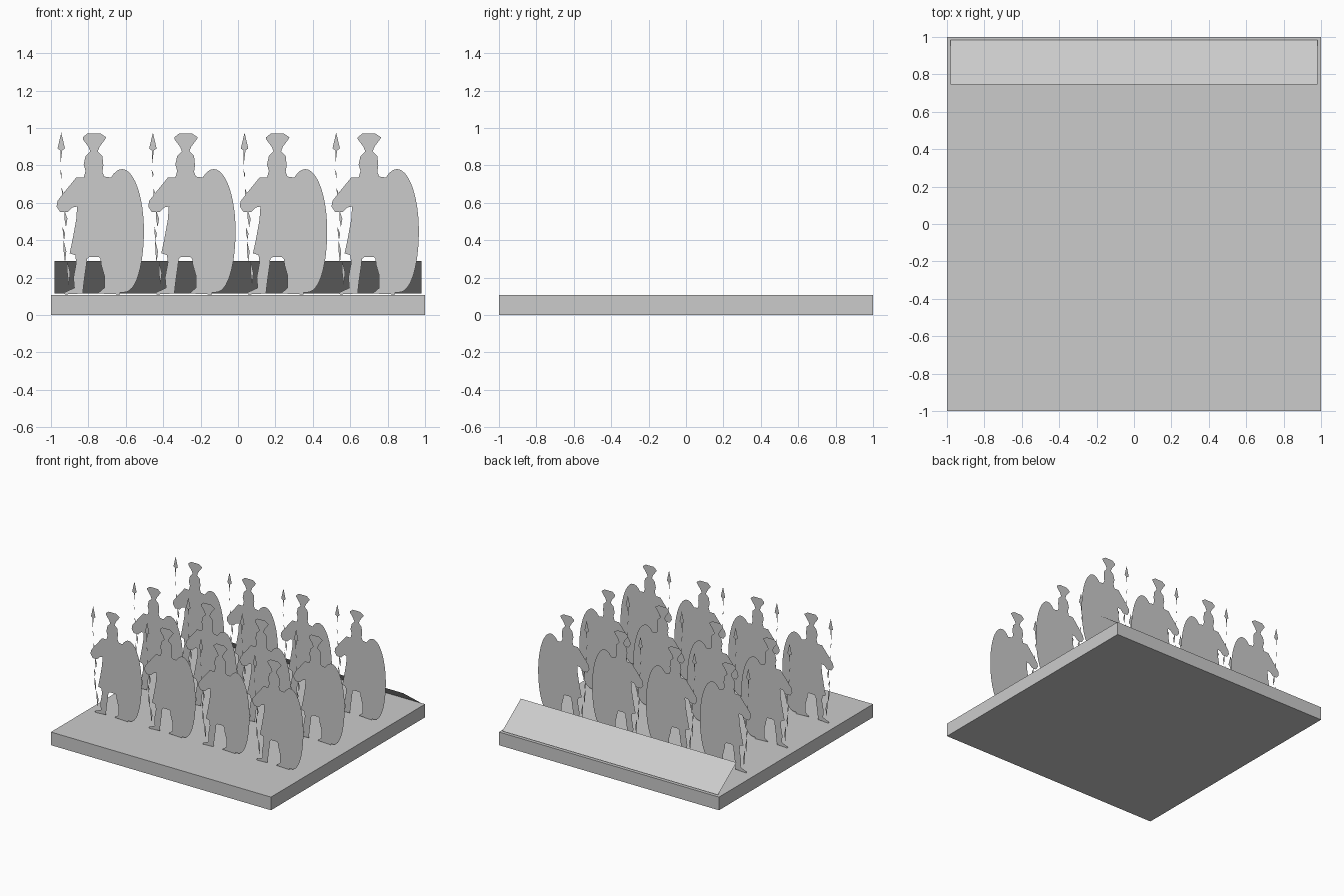
import bpy
import math

cube = bpy.data.objects.get("Cube")
if cube:
    bpy.data.objects.remove(cube, do_unlink=True)

# Single plain stone colour
GREY = (0.6, 0.6, 0.6, 1.0)
stone = bpy.data.materials.new("plain_grey")
stone.use_nodes = True
stone.diffuse_color = GREY
stone.node_tree.nodes["Principled BSDF"].inputs["Base Color"].default_value = GREY


def make_mesh(name, verts, faces):
    mesh = bpy.data.meshes.new(name + "_mesh")
    mesh.from_pydata(verts, [], faces)
    mesh.materials.append(stone)
    mesh.update()
    return mesh


def place(name, mesh, location=(0, 0, 0)):
    obj = bpy.data.objects.new(name, mesh)
    obj.location = location
    bpy.context.scene.collection.objects.link(obj)
    return obj


def cutout(name, outlines, depth=0.0):
    """Flat sheet facing the front; outlines are (x, z) in hundredths."""
    verts, faces = [], []
    for outline in outlines:
        start = len(verts)
        verts += [(x / 100, depth, z / 100) for x, z in outline]
        faces.append(list(range(start, len(verts))))
    return make_mesh(name, verts, faces)


def shield_outline(centre_x, centre_z, half_width, half_height, steps=48):
    """Tall oval, slightly fuller towards the bottom."""
    points = []
    for i in range(steps):
        angle = math.tau * i / steps
        c, s = math.cos(angle), math.sin(angle)
        fullness = 0.8 if s < 0 else 1.0
        x = math.copysign(abs(c) ** fullness, c)
        points.append((centre_x + half_width * x, centre_z + half_height * s))
    return points


def sliver(x, low, high, width, lean=0.8):
    """Slim pointed piece of the spear shaft."""
    middle = (low + high) / 2
    return [(x, low), (x + width, middle), (x - lean, high), (x - width, middle)]


# Base slab
bpy.ops.mesh.primitive_cube_add(size=1, location=(0, 0, 0.054))
slab = bpy.context.object
slab.name = "base_slab"
slab.scale = (2, 2, 0.108)
slab.data.materials.append(stone)

# Sloping panel along the back edge
place("sloping_panel", make_mesh("sloping_panel", [
    (-0.98, 0.745, 0.29), (0.98, 0.745, 0.29),
    (0.98, 0.985, 0.115), (-0.98, 0.985, 0.115)], [(0, 1, 2, 3)]))

# Body silhouette pieces, joined into one outline
crest = [(-3, 90), (-6, 94), (-6, 95), (-3.5, 97), (3.5, 97), (6.5, 95), (6, 94), (3, 90)]
right_side = [(2, 87.5), (4.5, 85), (5, 80), (4.5, 76.5), (5.5, 74), (9, 73.5), (16, 60)]
left_leg = [(14, 11), (2, 11.5), (5.5, 14.5), (5.5, 21), (3.8, 27), (3.5, 30),
            (2.5, 31), (-2.5, 31)]
right_leg = [(-3.7, 30), (-4, 27), (-5, 20), (-5.5, 16), (-6, 11.5), (-15.5, 11),
             (-16, 12), (-10.5, 14.5), (-11, 20), (-9.5, 28), (-10, 32), (-13, 33)]
arm = [(-11.5, 40), (-9.5, 51), (-9, 58), (-11.5, 57.5), (-14, 55), (-18, 55),
       (-20, 58), (-19.5, 61), (-16, 65.5), (-11.5, 71), (-9.5, 73.5)]
face = [(-5.5, 73.5), (-4.5, 77), (-5.5, 80.5), (-4.5, 85), (-2, 87.5)]
body = cutout("soldier_body", [crest + right_side + left_leg + right_leg + arm + face])

# Shield sheet just in front of the body
shield = cutout("shield", [shield_outline(15, 45, 11.7, 33)], -0.002)

# Spear: leaf-shaped head and broken shaft
head = [(-17.5, 97.5), (-15.5, 89), (-17, 88), (-18, 80), (-18, 88), (-19.5, 89)]
shaft = [sliver(x, low, high, width) for x, low, high, width in (
    (-17.5, 73, 78, 0.3), (-16.5, 60, 68, 0.6), (-15, 47, 56, 0.8),
    (-16, 40, 47, 0.6), (-15.5, 28, 40, 0.7), (-13.5, 16, 29, 0.8))]
spear = cutout("spear", [head] + shaft)

# Ranks of soldiers
for row, y in enumerate((-0.53, 0.005, 0.54)):
    for column in range(4):
        spot = (-0.77 + 0.49 * column, y, 0)
        for part, mesh in (("soldier_body", body), ("shield", shield), ("spear", spear)):
            place(f"{part}_{row + 1}_{column + 1}", mesh, spot)
